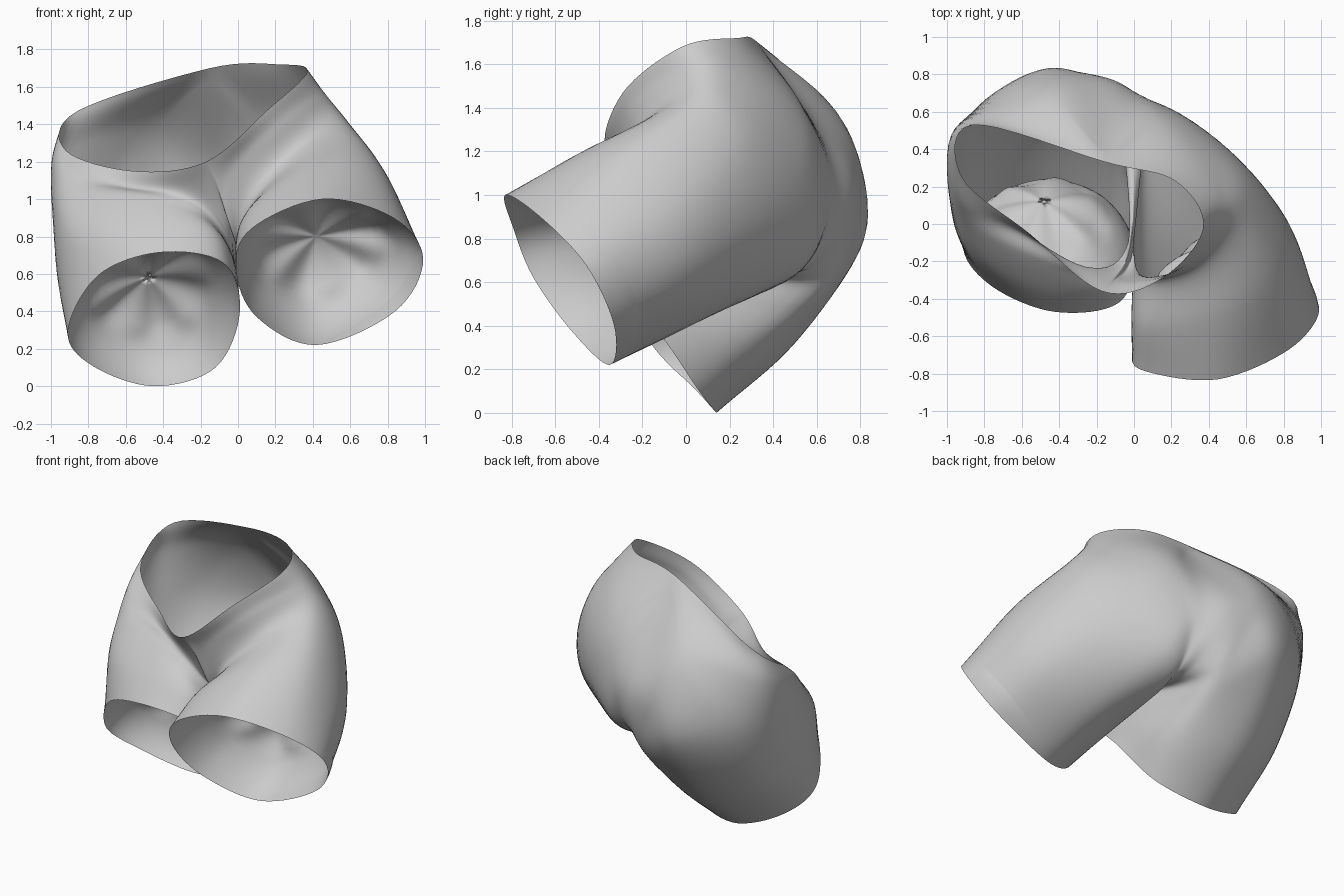
import bpy, bmesh, math
from mathutils import Vector as V

if "Cube" in bpy.data.objects:
    bpy.data.objects.remove(bpy.data.objects["Cube"])

SUB = 8      # steps between control points around a loop
ROWS = 8     # steps between loops down a leg


def vecs(pts):
    return [V(p) for p in pts]


def spline(p0, p1, p2, p3, t):
    return 0.5 * (2 * p1 + (p2 - p0) * t + (2 * p0 - 5 * p1 + 4 * p2 - p3) * t * t
                  + (3 * p1 - p0 - 3 * p2 + p3) * t ** 3)


def closed(pts):
    n = len(pts)
    return [spline(pts[i - 1], pts[i], pts[(i + 1) % n], pts[(i + 2) % n], k / SUB)
            for i in range(n) for k in range(SUB)]


def opened(pts):
    p = [2 * pts[0] - pts[1]] + pts + [2 * pts[-1] - pts[-2]]
    return [spline(*p[i:i + 4], k / SUB) for i in range(len(pts) - 1) for k in range(SUB)]


# waist rim: front centre, right side, back centre, left side
front, back = (-.17, -.36, 1.2), (-.15, .33, 1.7)
waist = closed(vecs([front, (.15, -.29, 1.47), (.37, -.02, 1.68), (.22, .23, 1.72),
                     back, (-.86, .53, 1.47), (-.92, .25, 1.26), (-.56, -.05, 1.15)]))
# centre seam from back waist, under the crotch, to front waist
seam = opened(vecs([back, (-.1, .755, 1.08), (-.01, .53, .64), (-.02, -.12, .8), front]))
half = 4 * SUB
tops = [waist[:half] + seam, [waist[0]] + waist[:half:-1] + seam]

# each leg: hip, upper thigh, lower thigh, hem (inner top, top, outer, bottom, inner)
right = [
    [(-.06, -.3, 1.08), (.22, -.25, 1.39), (.45, .02, 1.56), (.42, .27, 1.5),
     (.17, .55, 1.35), (.06, .67, .93), (.05, .45, .62), (-.01, -.15, .75)],
    [(.08, -.3, 1.0), (.34, -.24, 1.28), (.56, 0, 1.43), (.61, .24, 1.25),
     (.42, .47, .99), (.19, .53, .68), (.05, .3, .57), (0, -.15, .72)],
    [(.05, -.55, .93), (.42, -.5, 1.18), (.73, -.3, 1.2), (.84, -.05, .95),
     (.72, .08, .65), (.36, .08, .43), (.08, -.12, .47), (-.01, -.4, .66)],
    [(.07, -.79, .84), (.45, -.83, 1.0), (.83, -.67, .9), (.99, -.46, .68),
     (.84, -.33, .4), (.42, -.35, .22), (.1, -.52, .37), (-.01, -.7, .62)]]
left = [
    [(-.22, -.24, 1.02), (-.6, -.05, 1.07), (-.94, .14, 1.15), (-.95, .52, 1.24),
     (-.48, .7, 1.36), (-.28, .81, 1.0), (-.09, .6, .6), (-.03, -.1, .76)],
    [(-.2, -.26, .93), (-.6, -.15, 1.03), (-.95, .05, 1.0), (-.97, .42, .95),
     (-.75, .7, .95), (-.42, .8, .75), (-.1, .5, .48), (-.02, -.05, .68)],
    [(-.12, -.34, .82), (-.5, -.33, .88), (-.88, -.15, .82), (-.97, .13, .62),
     (-.82, .42, .48), (-.45, .5, .32), (-.08, .28, .3), (0, -.1, .55)],
    [(-.08, -.42, .66), (-.42, -.47, .715), (-.75, -.34, .59), (-.91, -.14, .29),
     (-.78, .04, .11), (-.45, .14, 0), (-.12, .06, .1), (.01, -.15, .4)]]
legs = [[tops[i]] + [closed(vecs(r)) for r in leg] for i, leg in enumerate((right, left))]


def leg_rows(i):
    """Smooth rows from waist to hem; curvature carries across the centre seam."""
    L, other = legs[i], legs[1 - i]
    n = len(L[0])
    before = [other[1][j] if j > half else 2 * L[0][j] - L[1][j] for j in range(n)]
    after = [2 * L[-1][j] - L[-2][j] for j in range(n)]
    P = [before] + L + [after]
    rows = [[spline(P[s][j], P[s + 1][j], P[s + 2][j], P[s + 3][j], k / ROWS) for j in range(n)]
            for s in range(len(L) - 1) for k in range(ROWS)]
    return rows + [L[-1]]


def skin(bm, rows, flip):
    grid = [[bm.verts.new(p) for p in r] for r in rows]
    n = len(rows[0])
    for a, b in zip(grid, grid[1:]):
        for j in range(n):
            q = [a[j], b[j], b[(j + 1) % n], a[(j + 1) % n]]
            bm.faces.new(q[::-1] if flip else q)
    return grid


def finish(bm, name):
    bmesh.ops.remove_doubles(bm, verts=bm.verts, dist=.0005)
    me = bpy.data.meshes.new(name)
    bm.to_mesh(me)
    bm.free()
    ob = bpy.data.objects.new(name, me)
    bpy.context.collection.objects.link(ob)
    for p in me.polygons:
        p.use_smooth = True
    return ob


# outer cloth: both legs joined along the seam
cloth = bmesh.new()
for i in (0, 1):
    skin(cloth, leg_rows(i), i == 1)
finish(cloth, "shorts_cloth")

# domed lining running from each hem up inside the leg, gathered at its tip
for i, (name, tip) in enumerate((("right_leg_lining", (.42, -.12, .8)),
                                 ("left_leg_lining", (-.48, .12, .58)))):
    ring = legs[i][4]
    n = len(ring)
    c = sum(ring, V()) / n
    axis = V(tip) - c
    rows = []
    for k in range(14):
        a = k / 13.3 * math.pi / 2
        r = math.cos(a) * .93 + .07 * (1 - a)
        pleat = .05 * math.sin(2 * a) ** 2 * (a > .8)
        rows.append([c + (ring[j] - c) * max(r, .03)
                     + axis * (math.sin(a) + pleat * math.cos(6 * math.tau * j / n))
                     for j in range(n)])
    bm = bmesh.new()
    grid = skin(bm, rows, i == 0)
    bm.faces.new(grid[-1])
    finish(bm, name)
